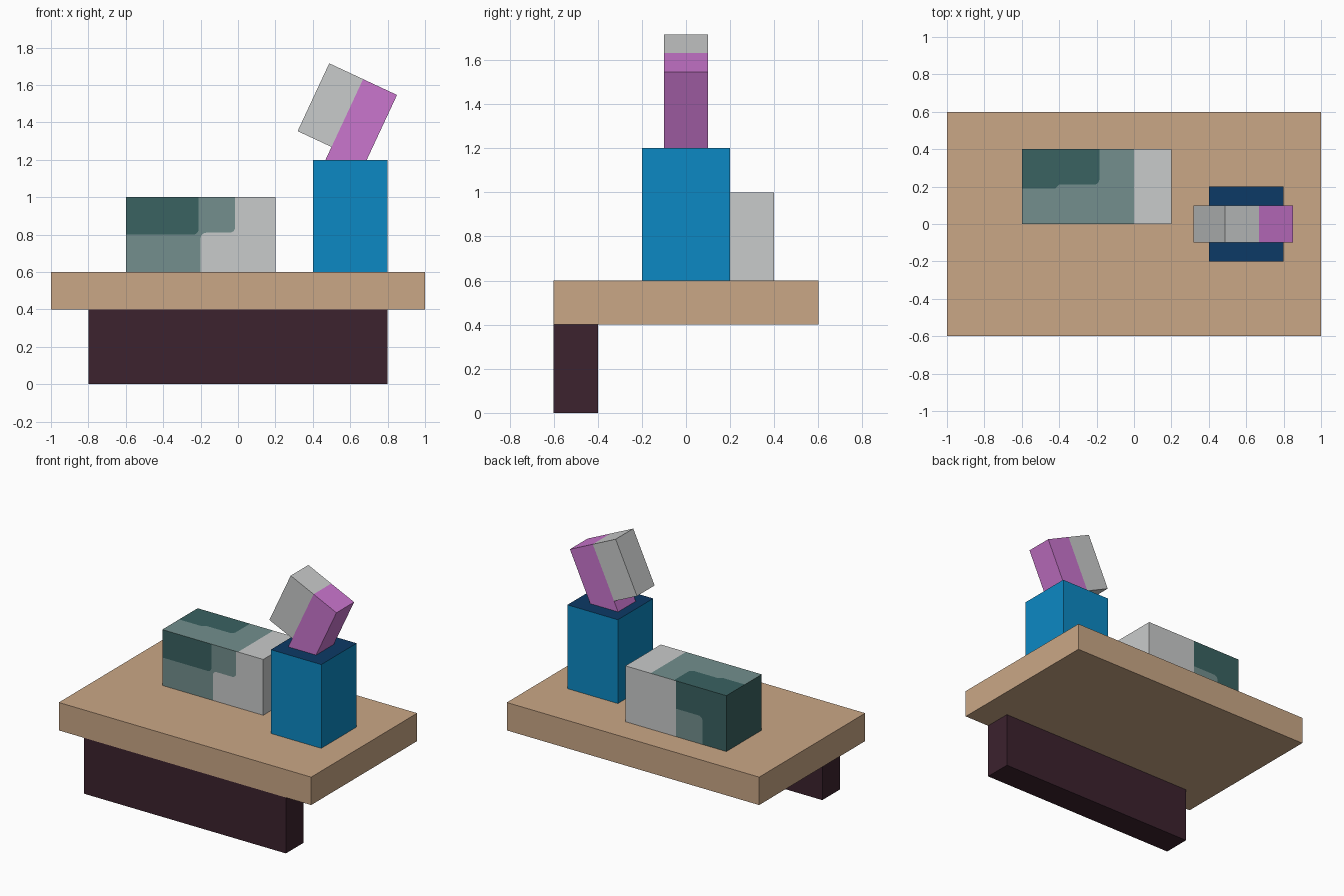
import bpy, bmesh, math
from mathutils import Vector, Matrix

if "Cube" in bpy.data.objects:
    bpy.data.objects.remove(bpy.data.objects["Cube"])


def material(name, rgb):
    lin = [((c / 255 + 0.055) / 1.055) ** 2.4 if c > 10 else c / 255 / 12.92 for c in rgb]
    m = bpy.data.materials.new(name)
    m.diffuse_color = (*lin, 1)
    m.use_nodes = True
    m.node_tree.nodes["Principled BSDF"].inputs["Base Color"].default_value = m.diffuse_color
    return m


WOOD = material("tan", (202, 167, 134))
PLUM = material("dark plum", (60, 34, 46))
BLUE = material("blue", (12, 137, 196))
NAVY = material("navy", (12, 58, 102))
GREY = material("light grey", (201, 203, 203))
PINK = material("orchid", (202, 118, 206))
DARK = material("dark teal", (58, 98, 97))
MID = material("mid teal", (115, 143, 141))


def finish(name, bm, mats):
    me = bpy.data.meshes.new(name)
    bm.to_mesh(me)
    bm.free()
    for m in mats:
        me.materials.append(m)
    ob = bpy.data.objects.new(name, me)
    bpy.context.collection.objects.link(ob)
    return ob


def box(name, lo, hi, mats, matrix=Matrix()):
    lo, hi = Vector(lo), Vector(hi)
    bm = bmesh.new()
    bmesh.ops.create_cube(bm, size=1)
    for v in bm.verts:
        v.co = matrix @ ((lo + hi) / 2 + v.co * (hi - lo))
    bm.normal_update()
    if len(mats) > 1:  # second colour goes on the upward face
        for f in bm.faces:
            f.material_index = int(f.normal.z > 0.9)
    return finish(name, bm, mats)


# Table top, single support and tall block
box("table_top", (-1, -0.6, 0.4), (1, 0.6, 0.6), [WOOD])
box("support", (-0.8, -0.6, 0), (0.8, -0.4, 0.4), [PLUM])
box("tall_block", (0.4, -0.2, 0.6), (0.8, 0.2, 1.2), [BLUE, NAVY])

# Tilted pair: origin on the middle of the slanted top edge
tilt = Matrix.Translation((0.669, 0, 1.631)) @ Matrix.Rotation(math.radians(25), 4, 'Y')
box("tilted_post", (0, -0.1, -0.6), (0.2, 0.1, 0), [PINK], tilt)
box("tilted_panel", (-0.2, -0.1, -0.4), (0, 0.1, 0), [GREY], tilt)


# Patterned block: each side is cut into flat coloured regions
def arc(cx, cy, a0, a1, r=0.03, n=5):
    angles = [math.radians(a0 + (a1 - a0) * i / n) for i in range(n + 1)]
    return [(cx + r * math.cos(a), cy + r * math.sin(a)) for a in angles]


def rect(x0, y0, x1, y1):
    return [(x0, y0), (x1, y0), (x1, y1), (x0, y1)]


bm = bmesh.new()
centre = Vector((-0.2, 0.2, 0.8))


def region(points, place, colour):
    f = bm.faces.new([bm.verts.new(place(a, b)) for a, b in points])
    f.normal_update()
    if f.normal.dot(f.calc_center_median() - centre) < 0:
        f.normal_flip()
    f.material_index = colour


front = lambda x, z: (x, 0, z)
back = lambda x, z: (x, 0.4, z)
top = lambda x, y: (x, y, 1)

# front side
a = [(-0.6, 0.8)] + arc(-0.24, 0.83, -90, 0) + [(-0.21, 1)]
b = [(-0.2, 0.6)] + arc(-0.17, 0.78, 180, 90) + arc(-0.045, 0.84, -90, 0) + [(-0.015, 1)]
region(a + [(-0.6, 1)], front, 0)
region(a[::-1] + [(-0.6, 0.6)] + b, front, 1)
region(b + [(0.2, 1), (0.2, 0.6)], front, 2)

# back side
d = [(-0.41, 0.6)] + arc(-0.38, 0.77, 180, 90) + [(-0.2, 0.8)]
region(d + [(-0.2, 1), (-0.6, 1), (-0.6, 0.6)], back, 0)
region(d + [(-0.2, 0.6)], back, 1)
region(rect(-0.2, 0.6, 0.2, 1), back, 2)

# top side
e = [(-0.6, 0.19), (-0.42, 0.19), (-0.4, 0.21)] + arc(-0.215, 0.24, -90, 0) + [(-0.185, 0.4)]
region(e + [(-0.6, 0.4)], top, 0)
region(e[::-1] + [(-0.6, 0), (0, 0), (0, 0.4)], top, 1)
region(rect(0, 0, 0.2, 0.4), top, 2)

# ends and underside
region(rect(0, 0.6, 0.4, 1), lambda y, z: (-0.6, y, z), 0)
region(rect(0, 0.6, 0.4, 1), lambda y, z: (0.2, y, z), 2)
region(rect(-0.6, 0, 0.2, 0.4), lambda x, y: (x, y, 0.6), 1)
bmesh.ops.remove_doubles(bm, verts=bm.verts[:], dist=1e-5)
finish("patterned_block", bm, [DARK, MID, GREY])
